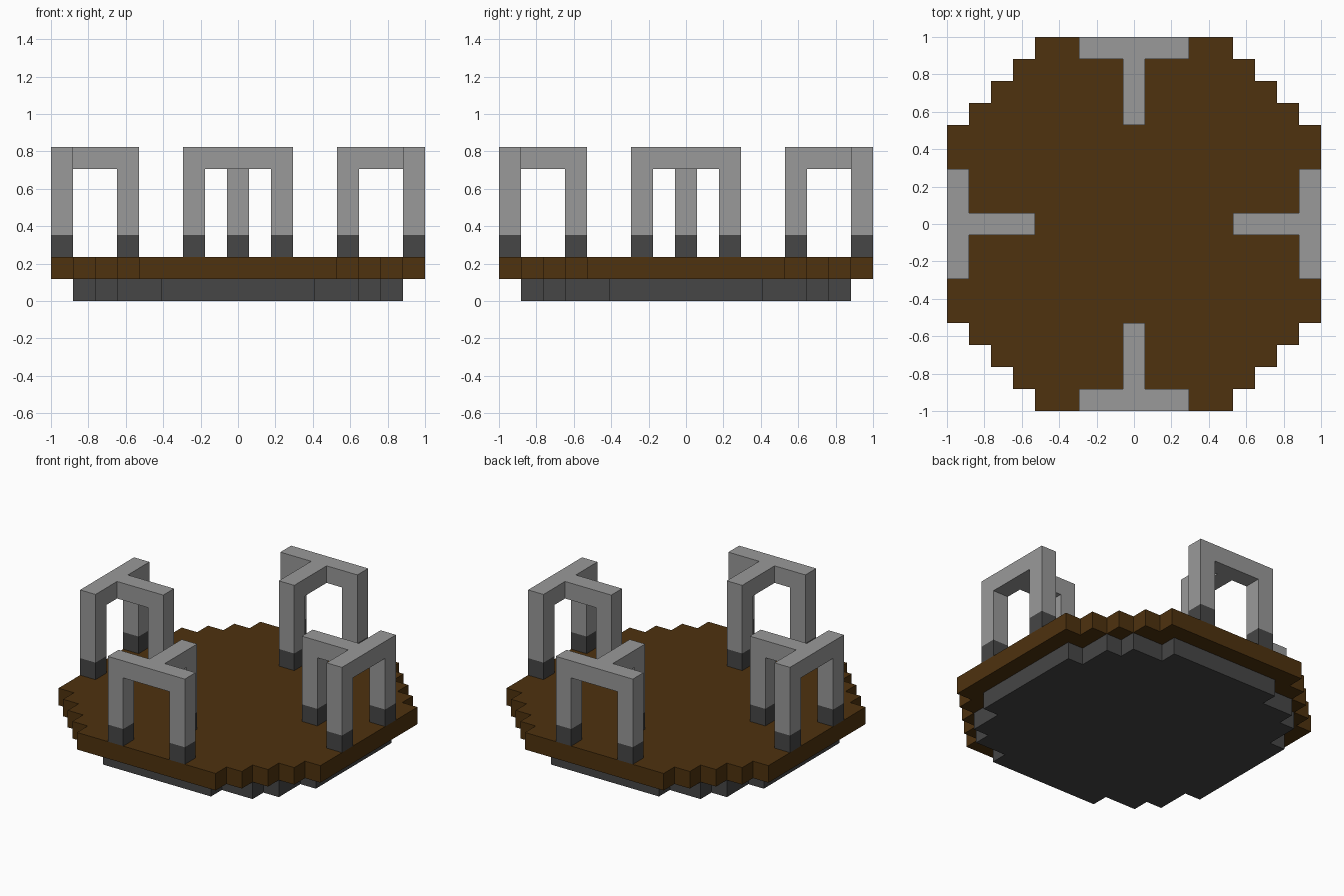
import bpy
import bmesh
import math
from mathutils import Matrix, Vector

cube = bpy.data.objects.get("Cube")
if cube:
    bpy.data.objects.remove(cube, do_unlink=True)

U = 2 / 17  # one block


def make_material(name, rgb):
    mat = bpy.data.materials.new(name)
    mat.use_nodes = True
    mat.diffuse_color = (*rgb, 1)
    mat.node_tree.nodes["Principled BSDF"].inputs["Base Color"].default_value = (*rgb, 1)
    return mat


GREY = make_material("light grey", (0.32, 0.32, 0.32))
DARK = make_material("dark grey", (0.061, 0.061, 0.061))
BROWN = make_material("brown", (0.077, 0.032, 0.0045))


def add_prism(bm, outline, axis, lo, hi):
    """Extrude a 2D outline (in blocks) along an axis from lo to hi."""
    def place(a, b, c):
        return Vector({"x": (c, a, b), "y": (a, c, b), "z": (a, b, c)}[axis]) * U
    face = bm.faces.new([bm.verts.new(place(a, b, lo)) for a, b in outline])
    ext = bmesh.ops.extrude_face_region(bm, geom=[face])
    verts = [g for g in ext["geom"] if isinstance(g, bmesh.types.BMVert)]
    bmesh.ops.translate(bm, vec=place(0, 0, hi - lo), verts=verts)


def rect(x0, x1, y0, y1):
    return [(x0, y0), (x1, y0), (x1, y1), (x0, y1)]


def build(name, mat, prisms, angle=0):
    bm = bmesh.new()
    for prism in prisms:
        add_prism(bm, *prism)
    bmesh.ops.rotate(bm, verts=bm.verts, cent=(0, 0, 0), matrix=Matrix.Rotation(angle, 3, "Z"))
    bmesh.ops.recalc_face_normals(bm, faces=bm.faces)
    mesh = bpy.data.meshes.new(name)
    bm.to_mesh(mesh)
    bm.free()
    mesh.materials.append(mat)
    bpy.context.collection.objects.link(bpy.data.objects.new(name, mesh))


def stepped_disc(corners):
    """Turn one quarter of outer corners into a full stair-stepped outline."""
    quarter = [corners[0]]
    for (x0, y0), (x1, y1) in zip(corners, corners[1:]):
        quarter += [(x1, y0), (x1, y1)]
    outline = []
    for _ in range(4):
        outline += quarter
        quarter = [(-y, x) for x, y in quarter]
    return outline


# Stepped round base and deck
base = stepped_disc([(7.5, 3.5), (6.5, 5.5), (5.5, 6.5), (3.5, 7.5)])
deck = stepped_disc([(8.5, 4.5), (7.5, 5.5), (6.5, 6.5), (5.5, 7.5), (4.5, 8.5)])
build("base", DARK, [(base, "z", 0, 1)])
build("deck", BROWN, [(deck, "z", 1, 2)])

# Four three-legged frames around the rim
arch = [(-2.5, 3), (-1.5, 3), (-1.5, 6), (1.5, 6), (1.5, 3), (2.5, 3), (2.5, 7), (-2.5, 7)]
brace = [(-7.5, 6), (-5.5, 6), (-5.5, 3), (-4.5, 3), (-4.5, 7), (-7.5, 7)]
feet = [rect(-2.5, -1.5, -8.5, -7.5), rect(1.5, 2.5, -8.5, -7.5), rect(-0.5, 0.5, -5.5, -4.5)]
for i, side in enumerate(("front", "left", "back", "right")):
    turn = i * math.pi / 2
    build(side + "_frame", GREY, [(arch, "y", -8.5, -7.5), (brace, "x", -0.5, 0.5)], turn)
    build(side + "_feet", DARK, [(foot, "z", 2, 3) for foot in feet], turn)
